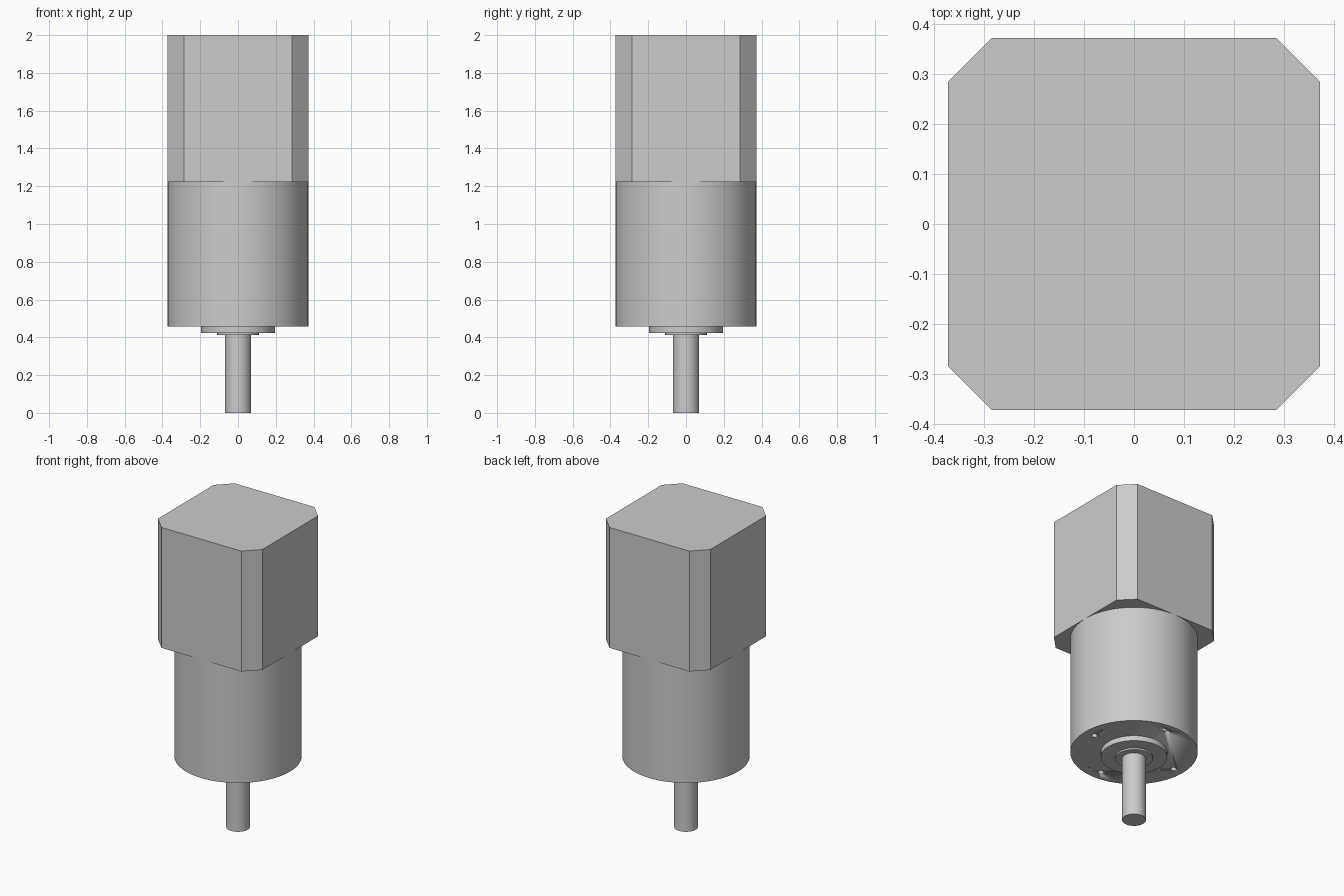
import bpy
import math

cube = bpy.data.objects.get("Cube")
if cube:
    bpy.data.objects.remove(cube, do_unlink=True)

HALF = 0.373      # housing half width and gearbox radius
FLAT = 0.285      # half length of each flat side of the housing

grey = bpy.data.materials.new("plain_grey")
grey.use_nodes = True
COLOUR = (0.6, 0.6, 0.6, 1)
grey.diffuse_color = COLOUR
grey.node_tree.nodes["Principled BSDF"].inputs["Base Color"].default_value = COLOUR


def cylinder(name, radius, bottom, top, x=0, y=0, sides=64):
    bpy.ops.mesh.primitive_cylinder_add(
        vertices=sides, radius=radius, depth=top - bottom,
        location=(x, y, (top + bottom) / 2))
    obj = bpy.context.object
    obj.name = name
    obj.data.materials.append(grey)
    bpy.ops.object.shade_smooth_by_angle(angle=math.radians(30))
    return obj


# Motor housing: square block with chamfered vertical corners
outline = []
for a, b in ((HALF, FLAT), (FLAT, HALF)):
    outline += [(sx * a, sy * b) for sx in (-1, 1) for sy in (-1, 1)]
outline.sort(key=lambda p: math.atan2(p[1], p[0]))
n = len(outline)
verts = [(x, y, z) for z in (1.222, 2) for x, y in outline]
faces = [list(range(n))[::-1], list(range(n, 2 * n))]
faces += [(i, (i + 1) % n, (i + 1) % n + n, i + n) for i in range(n)]
mesh = bpy.data.meshes.new("motor_housing")
mesh.from_pydata(verts, [], faces)
mesh.materials.append(grey)
housing = bpy.data.objects.new("motor_housing", mesh)
bpy.context.collection.objects.link(housing)

# Gearbox with four blind mounting holes in its lower face
gearbox = cylinder("gearbox", HALF, 0.457, 1.222, sides=96)
for i in range(4):
    angle = i * math.pi / 2
    cutter = cylinder(f"hole_cutter_{i + 1}", 0.018, 0.40, 0.56,
                      0.303 * math.cos(angle), 0.303 * math.sin(angle), 24)
    cutter.hide_render = True
    cutter.hide_set(True)
    cut = gearbox.modifiers.new(f"mounting_hole_{i + 1}", 'BOOLEAN')
    cut.operation = 'DIFFERENCE'
    cut.solver = 'EXACT'
    cut.object = cutter

# Pilot boss, bearing collar and output shaft
cylinder("pilot_boss", 0.195, 0.424, 0.457)
cylinder("bearing_collar", 0.11, 0.413, 0.424)
cylinder("output_shaft", 0.07, 0, 0.413, sides=48)
